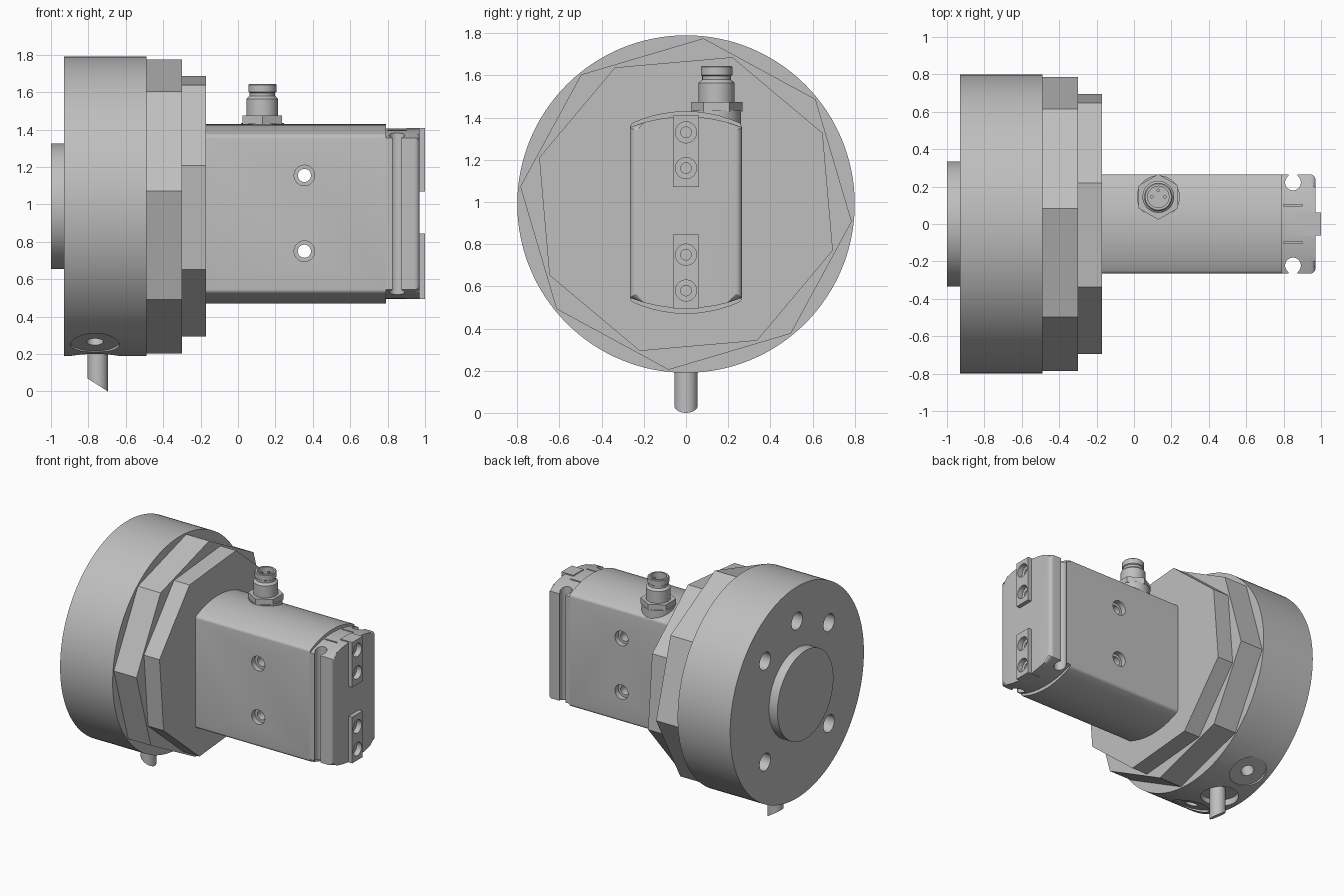
import bpy, bmesh, math
from mathutils import Matrix, Vector

cube = bpy.data.objects.get("Cube")
if cube:
    bpy.data.objects.remove(cube, do_unlink=True)

grey = bpy.data.materials.new("machined_grey")
grey.use_nodes = True
colour = (0.52, 0.52, 0.52, 1)
grey.diffuse_color = colour
grey.node_tree.nodes["Principled BSDF"].inputs["Base Color"].default_value = colour

AXIS = 0.99      # height of the round housing axis
BODY = 0.95      # height of the gearbox body axis
ALONG_X = Matrix(((0, 0, 1, 0), (1, 0, 0, 0), (0, 1, 0, 0), (0, 0, 0, 1)))


def finish(name, bm):
    bmesh.ops.recalc_face_normals(bm, faces=bm.faces)
    mesh = bpy.data.meshes.new(name)
    bm.to_mesh(mesh)
    bm.free()
    mesh.materials.append(grey)
    obj = bpy.data.objects.new(name, mesh)
    bpy.context.collection.objects.link(obj)
    return obj


def prism_mesh(points, lo, hi, matrix):
    bm = bmesh.new()
    rings = [[bm.verts.new(matrix @ Vector((u, v, w))) for u, v in points] for w in (lo, hi)]
    bm.faces.new(rings[0])
    bm.faces.new(rings[1])
    n = len(points)
    for i in range(n):
        j = (i + 1) % n
        bm.faces.new((rings[0][i], rings[0][j], rings[1][j], rings[1][i]))
    return bm


def polygon(radius, sides, turn=0, cu=0, cv=0):
    angles = [math.radians(turn) + math.tau * i / sides for i in range(sides)]
    return [(cu + radius * math.cos(a), cv + radius * math.sin(a)) for a in angles]


def rod(name, radius, start, end, sides=48):
    start, end = Vector(start), Vector(end)
    d = end - start
    m = Matrix.Translation(start) @ d.to_track_quat('Z', 'Y').to_matrix().to_4x4()
    return finish(name, prism_mesh(polygon(radius, sides), 0, d.length, m))


def disc(name, radius, x0, x1, sides=128, turn=0):
    return finish(name, prism_mesh(polygon(radius, sides, turn, 0, AXIS), x0, x1, ALONG_X))


def box(name, lo, hi):
    bm = bmesh.new()
    bmesh.ops.create_cube(bm, size=1)
    for v in bm.verts:
        v.co = [lo[i] if v.co[i] < 0 else hi[i] for i in range(3)]
    return finish(name, bm)


def combine(obj, other, operation='DIFFERENCE'):
    mod = obj.modifiers.new("combine", 'BOOLEAN')
    mod.operation, mod.solver, mod.object = operation, 'EXACT', other
    bpy.context.view_layer.objects.active = obj
    bpy.ops.object.modifier_apply(modifier=mod.name)
    bpy.data.objects.remove(other, do_unlink=True)


def domed_section(half_width, shoulder, crown, steps=10):
    """Flat sides with shallow arcs at the top and bottom."""
    rise = crown - shoulder
    r = (half_width ** 2 + rise ** 2) / (2 * rise)
    top = []
    for i in range(steps + 1):
        y = half_width * (1 - 2 * i / steps)
        top.append((y, crown - r + math.sqrt(r * r - y * y)))
    return [(y, BODY + z) for y, z in top] + [(-y, BODY - z) for y, z in top]


# Round housing with mounting holes in its face
housing = disc("round_housing", 0.80, -0.93, -0.49)
for degrees in (45, 90, 135, 225, 315):
    a = math.radians(degrees)
    y, z = 0.54 * math.cos(a), AXIS + 0.54 * math.sin(a)
    combine(housing, rod("cutter", 0.065, (-1, y, z), (-0.75, y, z)))

# Spot faces and ports round the underside
for degrees in (-22.5, 0, 22.5):
    a = math.radians(degrees)
    down = Vector((0, math.sin(a), -math.cos(a)))
    centre = Vector((-0.765, 0, AXIS))
    depth = 0.75 if degrees == 0 else 0.784
    combine(housing, rod("cutter", 0.13, centre + down * depth, centre + down * 0.9))
    if degrees:
        combine(housing, rod("cutter", 0.045, centre + down * 0.65, centre + down * 0.9))

pilot = disc("pilot_flange", 0.335, -1.0, -0.92)

# Faceted adapter plates
large_plate = disc("large_octagon_plate", 0.79, -0.495, -0.30, 8, -6)
small_plate = disc("small_octagon_plate", 0.73, -0.305, -0.17, 8, -17.5)

# Cable stub with a slanted end
cable = rod("cable_stub", 0.055, (-0.75, 0, 0), (-0.75, 0, 0.3))
for v in cable.data.vertices:
    if v.co.z < 0.1:
        v.co.z = 0.07 * (-0.695 - v.co.x) / 0.11

# Main body with rounded edges and two through holes
bm = prism_mesh(domed_section(0.265, 0.42, 0.48), -0.18, 0.79, ALONG_X)
bm.normal_update()
long_edges = [e for e in bm.edges if e.calc_face_angle(0) > 0.6 and abs(e.verts[0].co.x - e.verts[1].co.x) > 0.5]
bmesh.ops.bevel(bm, geom=long_edges, offset=0.015, segments=4, profile=0.5, affect='EDGES')
body = finish("main_body", bm)
for z in (1.155, 0.75):
    combine(body, rod("cutter", 0.035, (0.355, -0.4, z), (0.355, 0.4, z)))
    for side in (-1, 1):
        combine(body, rod("cutter", 0.055, (0.355, side * 0.225, z), (0.355, side * 0.4, z)))

# End cap with rounded rim, side grooves and top slits
bm = prism_mesh(domed_section(0.265, 0.405, 0.455, 8), 0.78, 0.97, ALONG_X)
rim = [e for e in bm.edges if all(v.co.x > 0.96 for v in e.verts)]
bmesh.ops.bevel(bm, geom=rim, offset=0.028, segments=5, profile=0.5, affect='EDGES')
cap = finish("end_cap", bm)
for side in (-1, 1):
    combine(cap, rod("cutter", 0.042, (0.85, side * 0.222, 0.3), (0.85, side * 0.222, 1.6)))
    y0, y1 = sorted((side * 0.23, side * 0.3))
    combine(cap, box("cutter", (0.825, y0, 0.3), (0.875, y1, 1.6)))
    combine(cap, box("cutter", (0.80, side * 0.1 - 0.005, 1.36), (0.90, side * 0.1 + 0.005, 1.6)))

# Raised screw pads, each with two counterbored holes
for z0, z1 in ((0.495, 0.845), (1.07, 1.41)):
    combine(cap, box("pad", (0.90, -0.062, z0), (1.0, 0.062, z1)), 'UNION')
for z in (0.58, 0.75, 1.16, 1.33):
    combine(cap, rod("cutter", 0.05, (0.96, 0, z), (1.1, 0, z)))
    combine(cap, rod("cutter", 0.025, (0.88, 0, z), (1.1, 0, z)))

# Cable connector: boss, hexagon nut, hollow turned barrel and pins
CX, CY = 0.13, 0.145
boss = rod("connector_boss", 0.115, (CX, CY, 1.36), (CX, CY, 1.435))
nut = finish("connector_nut", prism_mesh(polygon(0.122, 6, 30, CX, CY), 1.43, 1.475, Matrix()))
profile = [(0, 1.42), (0.085, 1.42), (0.085, 1.565), (0.068, 1.58), (0.068, 1.597),
           (0.075, 1.602), (0.075, 1.64), (0.07, 1.645), (0.057, 1.645), (0.057, 1.55), (0, 1.55)]
bm = bmesh.new()
verts = [bm.verts.new((CX + r, CY, z)) for r, z in profile]
edges = [bm.edges.new(pair) for pair in zip(verts, verts[1:])]
bmesh.ops.spin(bm, geom=verts + edges, cent=(CX, CY, 0), axis=(0, 0, 1), angle=math.tau, steps=48)
bmesh.ops.remove_doubles(bm, verts=bm.verts, dist=0.0001)
barrel = finish("connector_barrel", bm)
pins = []
for dx, dy in ((-0.035, 0), (0.035, 0), (0, 0.035)):
    pins.append(rod("connector_pin", 0.009, (CX + dx, CY + dy, 1.54), (CX + dx, CY + dy, 1.62), 16))

# Smooth curved walls, keep machined edges sharp
bpy.ops.object.select_all(action='DESELECT')
for obj in [housing, pilot, cable, body, cap, boss, barrel] + pins:
    obj.select_set(True)
    bpy.context.view_layer.objects.active = obj
bpy.ops.object.shade_smooth_by_angle(angle=math.radians(25))
bpy.ops.object.select_all(action='DESELECT')
